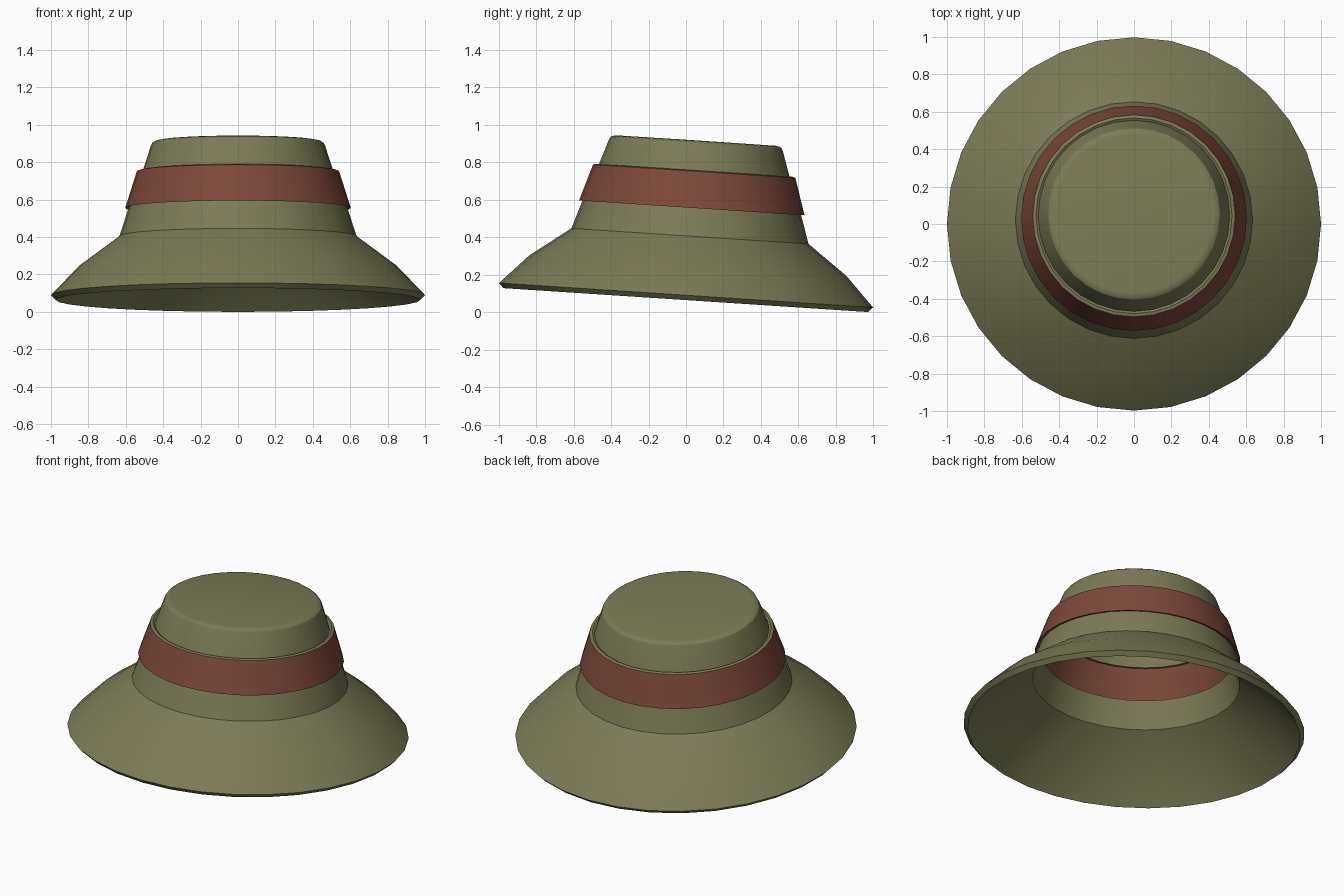
import bpy, bmesh, math

if "Cube" in bpy.data.objects:
    bpy.data.objects.remove(bpy.data.objects["Cube"])

SIDES = 32
TILT = math.radians(-3.75)   # the hat leans down toward the back


def material(name, rgb):
    m = bpy.data.materials.new(name)
    m.diffuse_color = (*rgb, 1)
    m.use_nodes = True
    m.node_tree.nodes["Principled BSDF"].inputs["Base Color"].default_value = m.diffuse_color
    return m


def lathe(name, chains, mat):
    """Spin (radius, z) chains about z: outer walls run up, inner walls run down."""
    bm = bmesh.new()
    for chain in chains:
        rings = [[bm.verts.new((r * math.cos(2 * math.pi * i / SIDES),
                                r * math.sin(2 * math.pi * i / SIDES), z))
                  for i in range(SIDES)] for r, z in chain]
        for a, b in zip(rings, rings[1:]):
            for i in range(SIDES):
                j = (i + 1) % SIDES
                bm.faces.new((a[i], a[j], b[j], b[i]))
    bmesh.ops.remove_doubles(bm, verts=bm.verts, dist=0.0005)
    me = bpy.data.meshes.new(name)
    bm.to_mesh(me)
    bm.free()
    me.materials.append(mat)
    ob = bpy.data.objects.new(name, me)
    bpy.context.collection.objects.link(ob)
    ob.location = (0, 0, 0.086)
    ob.rotation_euler = (TILT, 0, 0)
    bpy.ops.object.select_all(action='DESELECT')
    ob.select_set(True)
    bpy.context.view_layer.objects.active = ob
    bpy.ops.object.shade_smooth_by_angle(angle=math.radians(30))
    return ob


olive = material("olive_felt", (0.20, 0.20, 0.095))
red = material("red_band", (0.21, 0.065, 0.045))

# Flared brim and lower crown: inside down, round the rim, outside up
lathe("brim", [[(0.558, 0.472), (0.607, 0.305), (0.828, 0.138), (0.975, -0.022),
                (1.0, 0.004), (0.848, 0.162), (0.634, 0.32), (0.583, 0.477)]], olive)

# Raised band, seen both outside and inside the shell
lathe("band", [[(0.583, 0.477), (0.603, 0.471), (0.541, 0.667)],
               [(0.510, 0.657), (0.575, 0.466), (0.558, 0.472)]], red)

# Upper crown with a softened top edge, plus its lining
lathe("crown_top", [[(0.541, 0.667), (0.524, 0.672), (0.512, 0.664), (0.466, 0.803),
                     (0.459, 0.818), (0.446, 0.827), (0.425, 0.831), (0, 0.832)],
                    [(0, 0.802), (0.425, 0.801), (0.438, 0.793),
                     (0.484, 0.650), (0.510, 0.657)]], olive)
